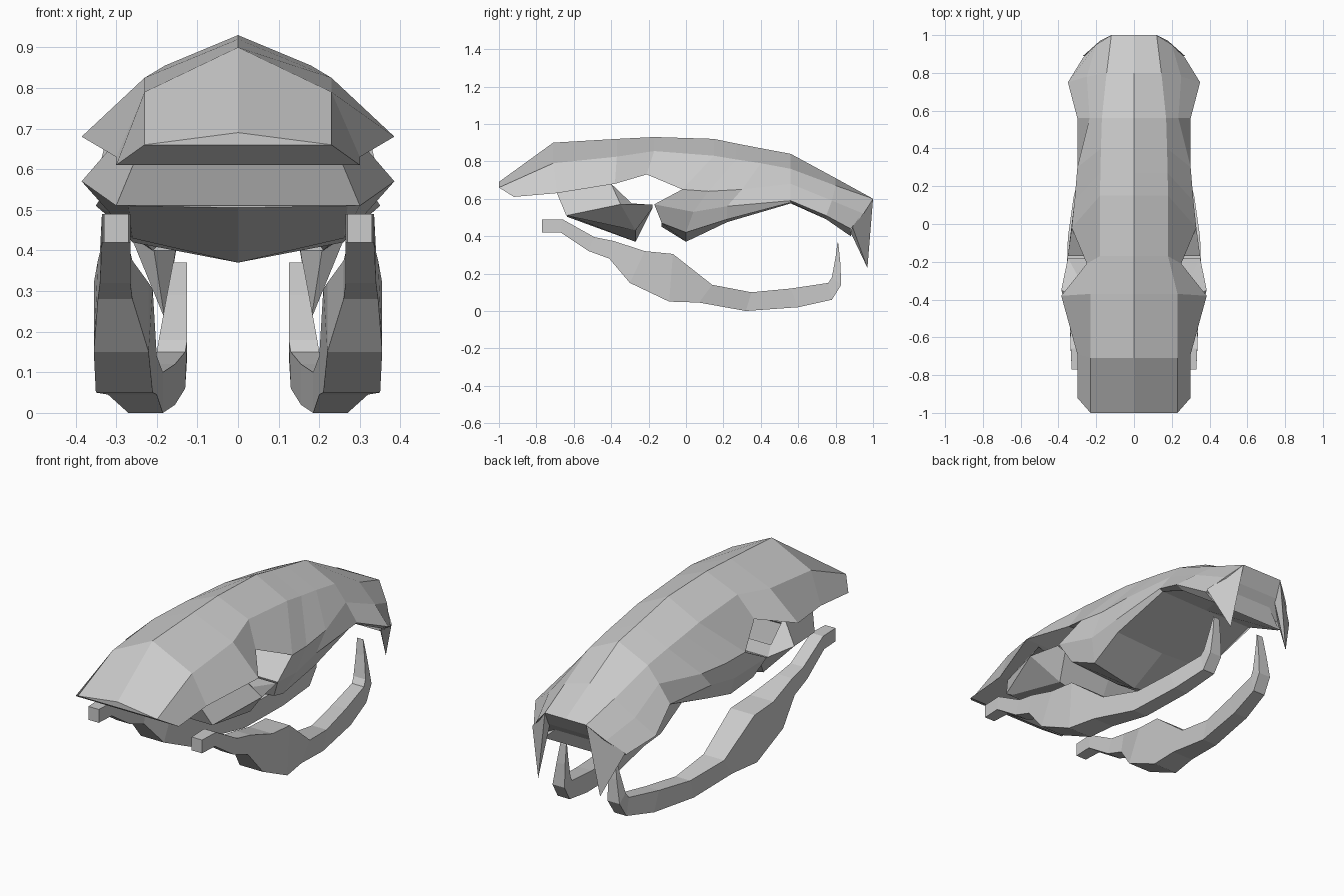
import bpy, bmesh


def finish(bm, name):
    bmesh.ops.remove_doubles(bm, verts=bm.verts, dist=0.0005)
    bmesh.ops.recalc_face_normals(bm, faces=bm.faces)
    me = bpy.data.meshes.new(name)
    bm.to_mesh(me)
    bm.free()
    ob = bpy.data.objects.new(name, me)
    bpy.context.collection.objects.link(ob)
    return ob


def loft(name, halves, first_cap=None, last_cap=None):
    """Loft half rings (centre line to centre line) mirrored across x.
    A cap value is the first half-ring index that the end wall covers."""
    bm = bmesh.new()
    rings = []
    for h in halves:
        full = h + [(-x, y, z) for x, y, z in h[-2:0:-1]]
        rings.append([bm.verts.new(p) for p in full])
    n = len(halves[0])
    N = len(rings[0])
    for a, b in zip(rings, rings[1:]):
        for i in range(N):
            j = (i + 1) % N
            bm.faces.new((a[i], a[j], b[j], b[i]))
    for ring, start in ((rings[0], first_cap), (rings[-1], last_cap)):
        if start is None:
            continue
        for i in range(start, n - 1):
            ids = list(dict.fromkeys([i, i + 1, (N - i - 1) % N, (N - i) % N]))
            bm.faces.new([ring[k] for k in ids])
    return finish(bm, name)


def mirror(ob):
    m = ob.modifiers.new("Mirror", 'MIRROR')
    m.use_axis = (True, False, False)
    m.use_mirror_merge = False


# Braincase: ridge, shoulder, lower edge, underside centre
loft("braincase", [
    [(0, -1, .69), (.23, -1, .66), (.30, -.92, .61), (0, -.92, .61)],
    [(0, -.71, .90), (.23, -.71, .79), (.30, -.69, .63), (0, -.69, .64)],
    [(0, -.37, .92), (.23, -.37, .825), (.385, -.38, .68), (0, -.4, .69)],
    [(0, -.17, .93), (.18, -.17, .855), (.25, -.21, .73), (0, -.21, .74)],
    [(0, .15, .92), (.18, .15, .83), (.33, -.02, .65), (0, -.02, .65)],
], first_cap=0)

# Muzzle: ridge, shoulder, side, cheek, rim, palate centre
loft("muzzle", [
    [(0, .15, .92), (.18, .15, .83), (.33, -.02, .65), (.35, -.17, .57), (.30, -.13, .47), (0, -.13, .45)],
    [(0, .27, .895), (.178, .27, .81), (.315, .12, .64), (.31, .04, .53), (.26, 0, .42), (0, 0, .37)],
    [(0, .4, .87), (.175, .4, .79), (.30, .3, .65), (.30, .22, .56), (.29, .22, .49), (0, .22, .475)],
    [(0, .56, .84), (.17, .56, .76), (.235, .56, .68), (.30, .56, .59), (.28, .56, .58), (0, .56, .575)],
    [(0, .8, .71), (.145, .8, .67), (.25, .78, .59), (.35, .75, .51), (.31, .75, .49), (0, .75, .60)],
    [(0, 1, .60), (.12, 1, .60), (.20, .95, .52), (.27, .88, .44), (.21, .88, .40), (0, .96, .585)],
], first_cap=2, last_cap=0)

# Skull base with cheek wings: floor centre, floor side, wall top, wing, lower side, keel
loft("skull_base", [
    [(0, -.62, .51), (.27, -.60, .53), (.25, -.69, .63), (.30, -.64, .51), (.27, -.63, .51), (0, -.64, .505)],
    [(0, -.36, .54), (.27, -.36, .55), (.29, -.40, .68), (.385, -.35, .57), (.26, -.27, .43), (0, -.27, .37)],
    [(0, -.22, .555), (.27, -.22, .56), (.29, -.29, .575), (.35, -.18, .568), (.30, -.18, .55), (0, -.18, .55)],
], first_cap=0, last_cap=0)

# Upper fangs
bm = bmesh.new()
base = [bm.verts.new(p) for p in ((.12, 1, .60), (.27, .89, .45), (.21, .88, .42), (.13, .93, .55))]
tip = bm.verts.new((.18, .97, .23))
bm.faces.new(base)
for i in range(4):
    bm.faces.new((base[i], base[(i + 1) % 4], tip))
mirror(finish(bm, "upper_fang"))

# Lower jaw: top y, top z, bottom y, bottom z, inner x, outer x
jaw = [
    (-.77, .49, -.77, .42, .27, .33), (-.66, .49, -.67, .42, .265, .335),
    (-.49, .395, -.52, .32, .265, .34), (-.39, .375, -.41, .28, .26, .345),
    (-.22, .32, -.30, .15, .22, .355), (-.07, .305, -.09, .05, .21, .35),
    (.14, .14, .07, .045, .20, .32), (.35, .10, .32, 0, .185, .27),
    (.56, .12, .60, .02, .155, .235), (.76, .15, .78, .06, .13, .20),
    (.78, .18, .83, .14, .125, .195), (.80, .29, .825, .26, .125, .175),
    (.81, .37, .815, .36, .125, .16)]
bm = bmesh.new()
rings = [[bm.verts.new(p) for p in ((xi, yt, zt), (xo, yt, zt), (xo, yb, zb), (xi, yb, zb))]
         for yt, zt, yb, zb, xi, xo in jaw]
for a, b in zip(rings, rings[1:]):
    for i in range(4):
        j = (i + 1) % 4
        bm.faces.new((a[i], a[j], b[j], b[i]))
bm.faces.new(rings[0])
bm.faces.new(rings[-1])
mirror(finish(bm, "lower_jaw"))
